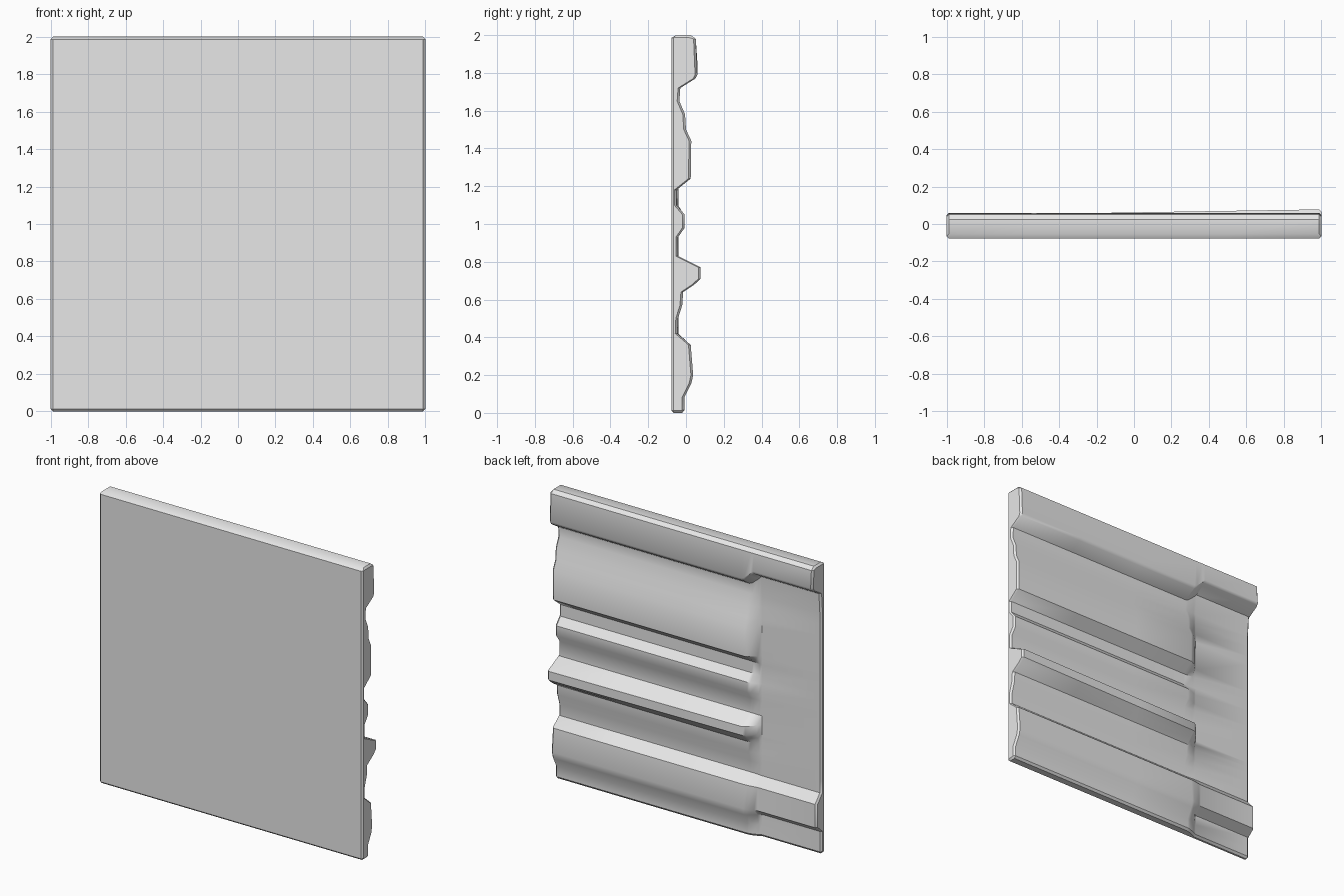
import bpy
import bmesh
import math

cube = bpy.data.objects.get("Cube")
if cube:
    bpy.data.objects.remove(cube, do_unlink=True)

# One plain grey for the whole panel
grey = bpy.data.materials.new("light_grey")
grey.use_nodes = True
colour = (0.8, 0.8, 0.8, 1.0)
grey.diffuse_color = colour
grey.node_tree.nodes["Principled BSDF"].inputs["Base Color"].default_value = colour

FRONT = -0.078      # flat front face
FLOOR = -0.04       # recessed back level beyond the ridge ends
CHAMFER = 0.012     # small chamfer on both side edges

# Moulded back of the panel as (height, depth), from top to bottom
BACK = [
    (1.98, .052), (1.79, .06), (1.77, .05), (1.72, -.03), (1.65, -.035),
    (1.58, -.005), (1.5, 0), (1.44, .028), (1.24, .025), (1.18, -.05),
    (1.1, -.05), (1.05, -.007), (.98, -.007), (.93, -.042), (.83, -.042),
    (.77, .078), (.71, .078), (.68, .045), (.64, -.015), (.57, -.02),
    (.5, -.042), (.42, -.045), (.36, .025), (.2, .038), (.155, .028),
    (.085, -.008), (.015, -.008),
]


def recessed(z, depth):
    """The plain end keeps only the top band and a low bottom rail."""
    if z > 1.7:
        lifted = z + 0.07 if z < 1.9 else z
        return lifted, max(depth, FLOOR)
    if 0.19 < z < 0.37:
        return z, min(depth, 0.012)
    return z, FLOOR


def section(x, ridged, inset):
    """Closed outline across the panel; ridged blends plain to moulded."""
    outline = []
    for z, depth in BACK:
        # the prominent middle ridge and its shoulders grow toward the left
        if 0.65 < z < 0.8:
            depth -= 0.016 * (1 - x)
        plain_z, plain_depth = recessed(z, depth)
        outline.append((plain_z + (z - plain_z) * ridged,
                        plain_depth + (depth - plain_depth) * ridged))
    bottom_depth = outline[-1][1]
    # rounded lower edge, front face, rounded upper edge
    outline += [(0, bottom_depth - 0.012), (0, FRONT + 0.012), (0.012, FRONT),
                (1.985, FRONT), (2, FRONT + 0.025), (2, 0.025)]
    result = []
    for z, y in outline:
        z = min(max(z, inset), 2 - inset)
        y = y + inset if y == FRONT else y - inset
        result.append((x, max(y, FRONT + inset), z))
    return result


# Stations along the width: position, moulding strength, edge inset
STATIONS = [(-1, 0, CHAMFER), (-1 + CHAMFER, 0, 0), (-.55, 0, 0),
            (-.53, .3, 0), (-.48, .9, 0), (-.46, 1, 0), (0, 1, 0),
            (.5, 1, 0), (1 - CHAMFER, 1, 0), (1, 1, CHAMFER)]

# Loft the panel through its stations and cap the ends
bm = bmesh.new()
rings = [[bm.verts.new(p) for p in section(*s)] for s in STATIONS]
for a, b in zip(rings, rings[1:]):
    for i in range(len(a)):
        j = (i + 1) % len(a)
        bm.faces.new((a[i], a[j], b[j], b[i]))
bm.faces.new(rings[0])
bm.faces.new(rings[-1])
bmesh.ops.recalc_face_normals(bm, faces=bm.faces)

mesh = bpy.data.meshes.new("ridged_panel")
bm.to_mesh(mesh)
bm.free()
mesh.materials.append(grey)
panel = bpy.data.objects.new("ridged_panel", mesh)
bpy.context.collection.objects.link(panel)

# Smooth mouldings with crisp corners
bpy.ops.object.select_all(action="DESELECT")
panel.select_set(True)
bpy.context.view_layer.objects.active = panel
bpy.ops.object.shade_smooth_by_angle(angle=math.radians(35))
